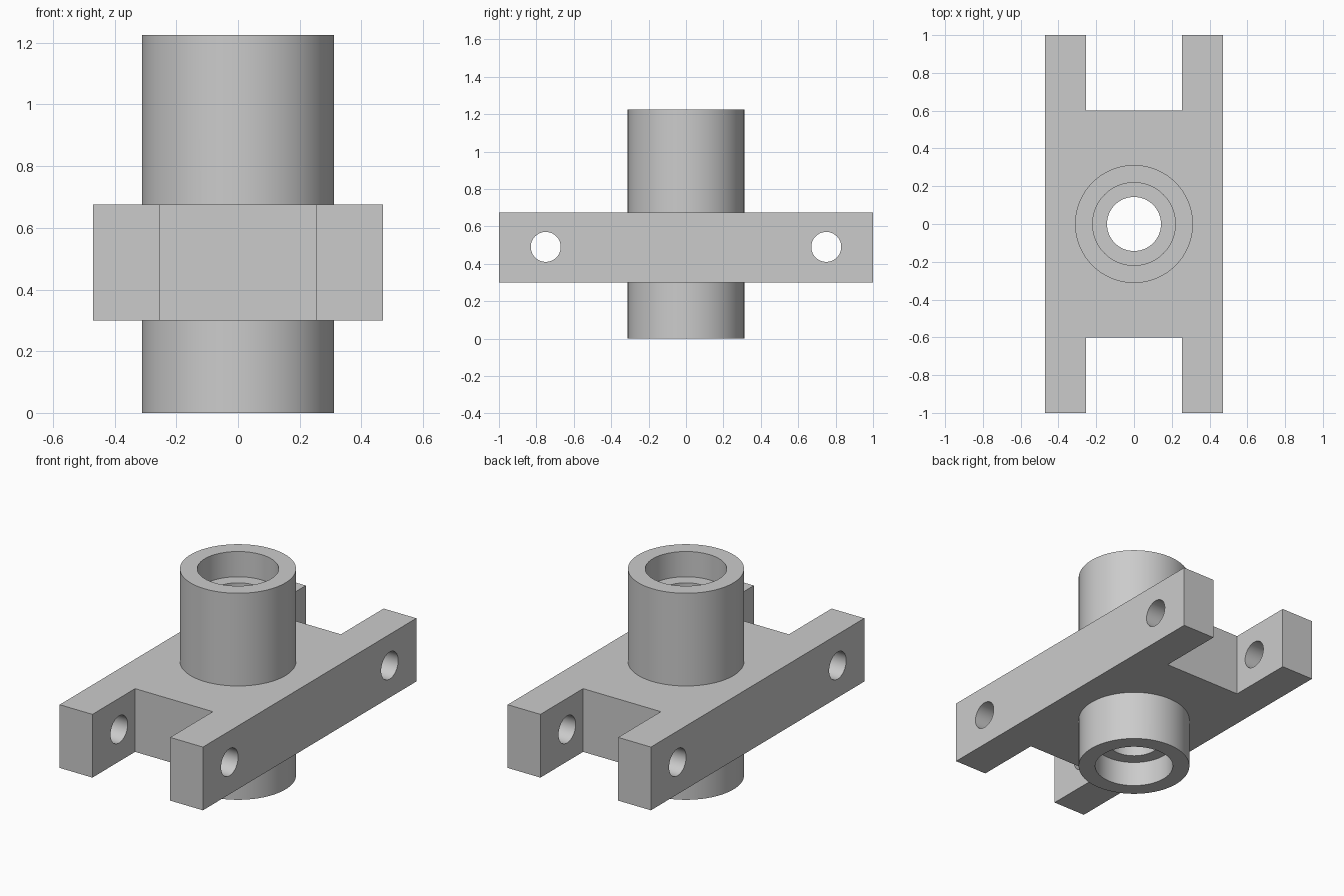
import bpy, bmesh, math
from mathutils import Matrix

if "Cube" in bpy.data.objects:
    bpy.data.objects.remove(bpy.data.objects["Cube"], do_unlink=True)

GREY = 0.6
grey = bpy.data.materials.new("plain grey")
grey.diffuse_color = (GREY, GREY, GREY, 1)
grey.use_nodes = True
grey.node_tree.nodes["Principled BSDF"].inputs["Base Color"].default_value = (GREY, GREY, GREY, 1)

HEIGHT = 1.225
PLATE_LOW, PLATE_HIGH = 0.30, 0.675
SIDES = 96


def make_object(name, bm):
    bmesh.ops.recalc_face_normals(bm, faces=bm.faces)
    mesh = bpy.data.meshes.new(name)
    bm.to_mesh(mesh)
    bm.free()
    mesh.materials.append(grey)
    obj = bpy.data.objects.new(name, mesh)
    bpy.context.collection.objects.link(obj)
    return obj


def cylinder(name, radius, depth, matrix):
    bm = bmesh.new()
    bmesh.ops.create_cone(bm, cap_ends=True, segments=SIDES, radius1=radius,
                          radius2=radius, depth=depth, matrix=matrix)
    return make_object(name, bm)


def combine(target, tool, operation):
    mod = target.modifiers.new(tool.name, "BOOLEAN")
    mod.operation = operation
    mod.solver = "EXACT"
    mod.object = tool
    bpy.context.view_layer.objects.active = target
    bpy.ops.object.modifier_apply(modifier=mod.name)
    bpy.data.objects.remove(tool, do_unlink=True)


# H-shaped plate: outline of one quarter, mirrored around, then extruded
quarter = [(0.47, 1.0), (0.255, 1.0), (0.255, 0.6)]
half = quarter + [(-x, y) for x, y in reversed(quarter)]
outline = half + [(-x, -y) for x, y in half]
bm = bmesh.new()
face = bm.faces.new([bm.verts.new((x, y, PLATE_LOW)) for x, y in outline])
ext = bmesh.ops.extrude_face_region(bm, geom=[face])
top = [v for v in ext["geom"] if isinstance(v, bmesh.types.BMVert)]
bmesh.ops.translate(bm, verts=top, vec=(0, 0, PLATE_HIGH - PLATE_LOW))
bracket = make_object("clevis_bracket", bm)

# Cross pin holes through the arms
for y in (-0.75, 0.75):
    place = Matrix.Translation((0, y, 0.49)) @ Matrix.Rotation(math.pi / 2, 4, "Y")
    combine(bracket, cylinder("pin_hole", 0.08, 1.2, place), "DIFFERENCE")

# Clearance for the tube bore, hidden inside the tube wall
middle = Matrix.Translation((0, 0, 0.5))
combine(bracket, cylinder("bore_clearance", 0.26, 1, middle), "DIFFERENCE")

# Tube with a counterbore at each end, lathed from its wall section
OUTER, WIDE, BORE, DEPTH = 0.312, 0.219, 0.143, 0.15
section = [(OUTER, 0), (OUTER, HEIGHT), (WIDE, HEIGHT), (WIDE, HEIGHT - DEPTH),
           (BORE, HEIGHT - DEPTH), (BORE, DEPTH), (WIDE, DEPTH), (WIDE, 0)]
bm = bmesh.new()
ring = [bm.verts.new((r, 0, z)) for r, z in section]
edges = [bm.edges.new((a, b)) for a, b in zip(ring, ring[1:] + ring[:1])]
bmesh.ops.spin(bm, geom=ring + edges, cent=(0, 0, 0), axis=(0, 0, 1),
               angle=2 * math.pi, steps=SIDES)
bmesh.ops.remove_doubles(bm, verts=bm.verts, dist=0.0005)
combine(bracket, make_object("tube", bm), "UNION")

# Smooth round walls, crisp edges
bpy.ops.object.select_all(action="DESELECT")
bracket.select_set(True)
bpy.context.view_layer.objects.active = bracket
bpy.ops.object.shade_smooth_by_angle(angle=math.radians(30))
